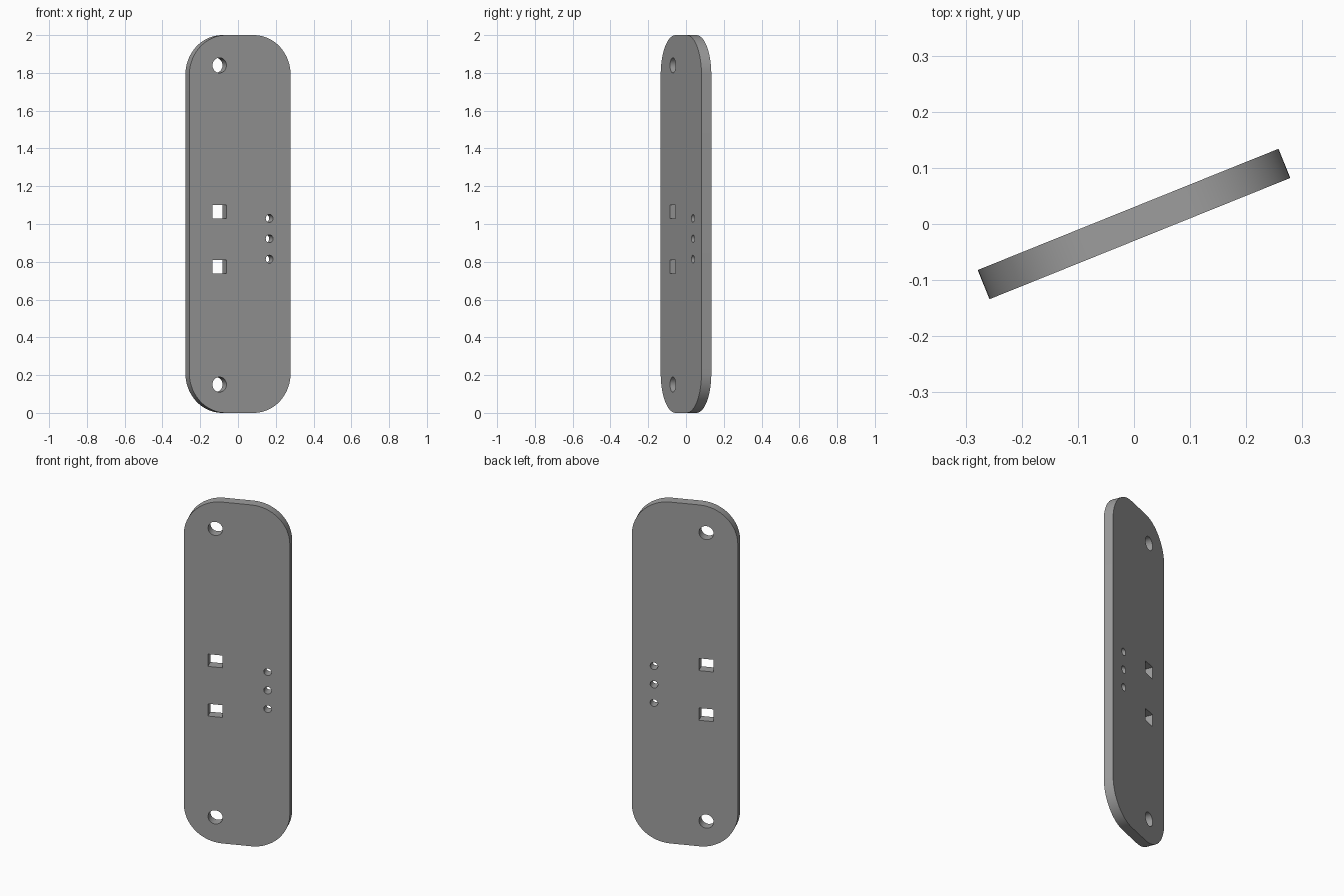
import bpy, bmesh, math
from math import pi, cos, sin

if "Cube" in bpy.data.objects:
    bpy.data.objects.remove(bpy.data.objects["Cube"])

HALF_W, HEIGHT, THICK = 0.289, 2.0, 0.056
CORNER_R, TURN = 0.21, math.radians(21.95)


def arc(cx, cz, r, start, sweep, n):
    return [(cx + r * cos(start + sweep * i / n), cz + r * sin(start + sweep * i / n))
            for i in range(n + 1)]


def circle(cx, cz, r, n=32):
    return arc(cx, cz, r, 0, 2 * pi, n)[:-1]


def rectangle(cx, cz, w, h):
    return [(cx + sx * w / 2, cz + sz * h / 2)
            for sx, sz in ((-1, -1), (1, -1), (1, 1), (-1, 1))]


# rounded plate outline
ix, top, low = HALF_W - CORNER_R, HEIGHT - CORNER_R, CORNER_R
outline = []
for k, (cx, cz) in enumerate(((ix, top), (-ix, top), (-ix, low), (ix, low))):
    outline += arc(cx, cz, CORNER_R, k * pi / 2, pi / 2, 16)

loops = [outline]
# screw holes near both ends
loops += [circle(-0.117, z, 0.04) for z in (0.15, 1.84)]
# square slots
loops += [rectangle(-0.117, z, 0.08, 0.072) for z in (0.774, 1.065)]
# row of small holes
loops += [circle(0.168, z, 0.021, 24) for z in (0.814, 0.922, 1.03)]

# filled, extruded profile
curve = bpy.data.curves.new("plate_profile", "CURVE")
curve.dimensions = "2D"
curve.fill_mode = "BOTH"
curve.extrude = THICK / 2
for pts in loops:
    spline = curve.splines.new("POLY")
    spline.points.add(len(pts) - 1)
    for p, (x, z) in zip(spline.points, pts):
        p.co = (x, z, 0, 1)
    spline.use_cyclic_u = True
plate = bpy.data.objects.new("mounting_plate", curve)
bpy.context.collection.objects.link(plate)
plate.rotation_euler = (pi / 2, 0, TURN)

# convert to a welded mesh
bpy.ops.object.select_all(action="DESELECT")
plate.select_set(True)
bpy.context.view_layer.objects.active = plate
bpy.ops.object.convert(target="MESH")
plate = bpy.context.object
plate.name = "mounting_plate"
bm = bmesh.new()
bm.from_mesh(plate.data)
bmesh.ops.remove_doubles(bm, verts=bm.verts, dist=1e-5)
bmesh.ops.recalc_face_normals(bm, faces=bm.faces)
bm.to_mesh(plate.data)
bm.free()
bpy.ops.object.shade_smooth_by_angle(angle=math.radians(30))

# grey finish
grey = bpy.data.materials.new("grey")
grey.diffuse_color = (0.34, 0.34, 0.34, 1)
grey.use_nodes = True
grey.node_tree.nodes["Principled BSDF"].inputs["Base Color"].default_value = grey.diffuse_color
plate.data.materials.clear()
plate.data.materials.append(grey)
